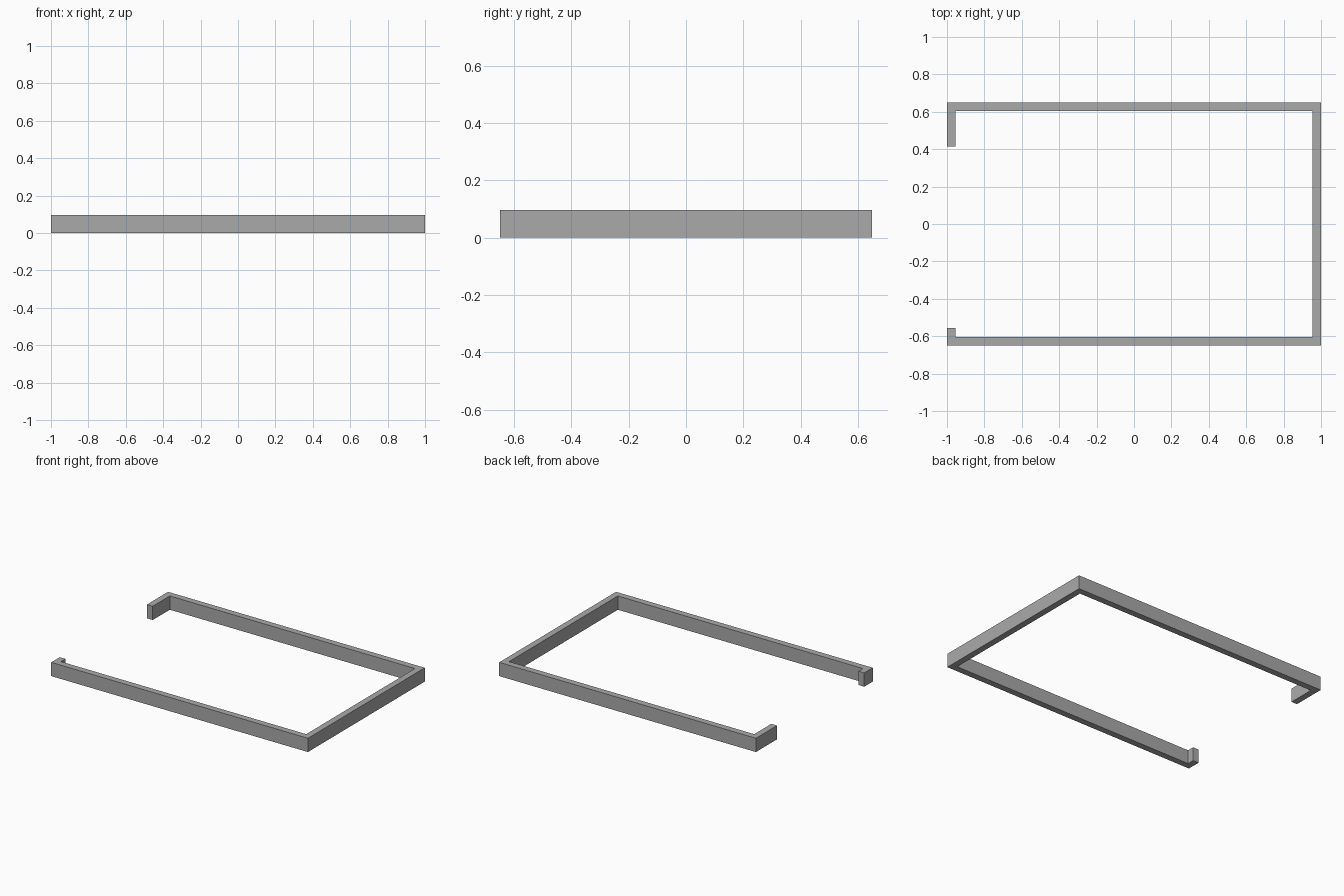
import bpy
import bmesh

cube = bpy.data.objects.get("Cube")
if cube:
    bpy.data.objects.remove(cube, do_unlink=True)

# Overall size, wall thickness and the opening in the right side
X, Y, H, T = 1.0, 0.65, 0.097, 0.045
GAP_FRONT, GAP_BACK = -0.555, 0.415

grey = bpy.data.materials.new("plain grey")
grey.use_nodes = True
colour = (0.40, 0.40, 0.40, 1)
grey.diffuse_color = colour
grey.node_tree.nodes["Principled BSDF"].inputs["Base Color"].default_value = colour

# Outline of the open frame, outer edge then inner edge
outer = [(-X, GAP_FRONT), (-X, -Y), (X, -Y), (X, Y), (-X, Y), (-X, GAP_BACK)]
inner = [(-X + T, GAP_FRONT), (-X + T, -Y + T), (X - T, -Y + T),
         (X - T, Y - T), (-X + T, Y - T), (-X + T, GAP_BACK)]

# Mitred wall segments, extruded upward
bm = bmesh.new()
outer_verts = [bm.verts.new((x, y, 0)) for x, y in outer]
inner_verts = [bm.verts.new((x, y, 0)) for x, y in inner]
for i in range(len(outer) - 1):
    bm.faces.new((outer_verts[i], outer_verts[i + 1], inner_verts[i + 1], inner_verts[i]))
base = bm.faces[:]
top = bmesh.ops.extrude_face_region(bm, geom=base, use_keep_orig=True)["geom"]
bmesh.ops.translate(bm, vec=(0, 0, H), verts=[v for v in top if isinstance(v, bmesh.types.BMVert)])
bmesh.ops.recalc_face_normals(bm, faces=bm.faces[:])

mesh = bpy.data.meshes.new("open_frame")
bm.to_mesh(mesh)
bm.free()
mesh.materials.append(grey)
frame = bpy.data.objects.new("open_frame", mesh)
bpy.context.collection.objects.link(frame)
